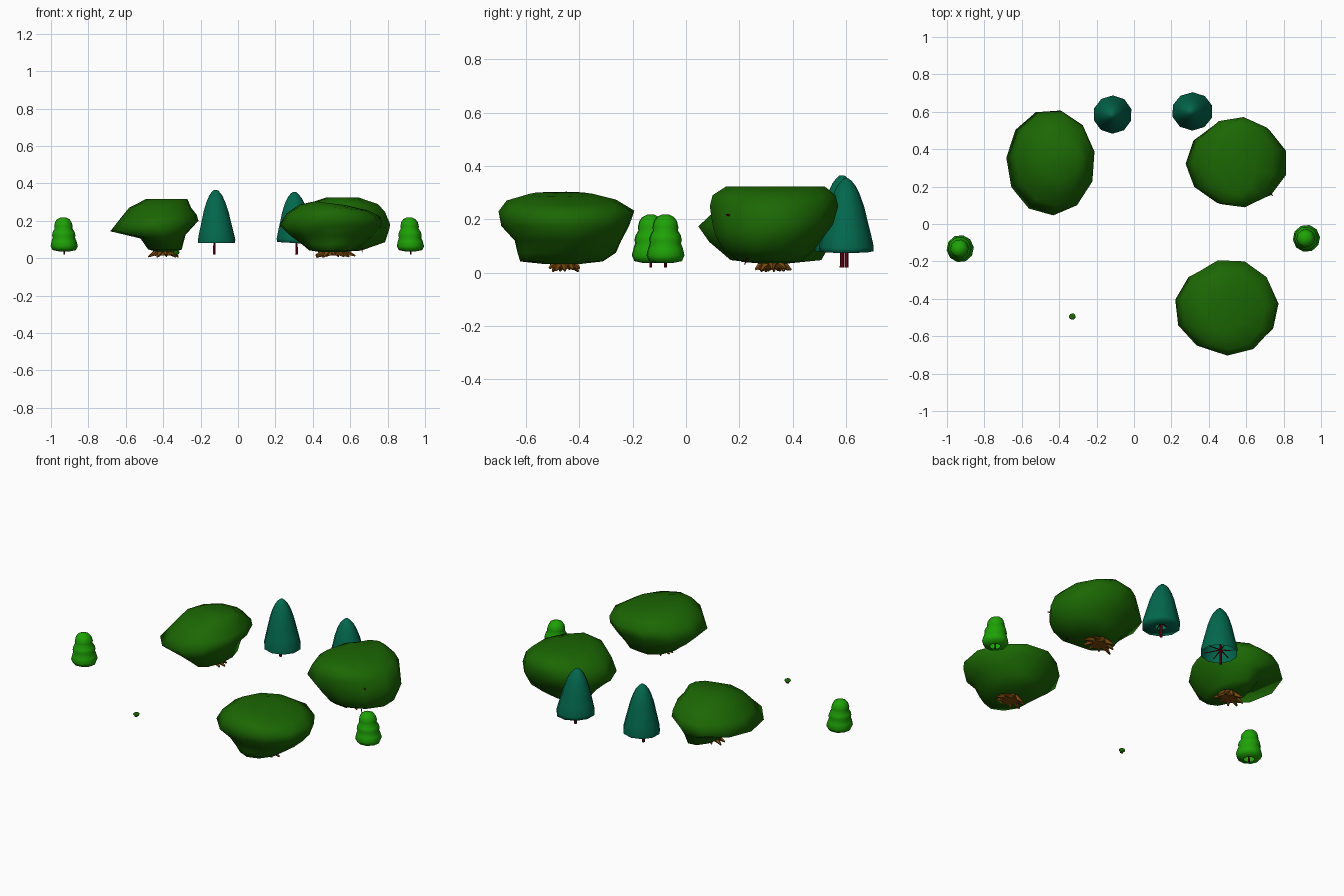
import bpy, bmesh, math, random
from mathutils import Vector, Matrix

random.seed(4)
if "Cube" in bpy.data.objects:
    bpy.data.objects.remove(bpy.data.objects["Cube"], do_unlink=True)


def material(name, rgb):
    mat = bpy.data.materials.new(name)
    mat.use_nodes = True
    color = (*rgb, 1)
    mat.diffuse_color = color
    shader = mat.node_tree.nodes["Principled BSDF"]
    shader.inputs["Base Color"].default_value = color
    shader.inputs["Roughness"].default_value = 0.9
    return mat


LEAF = material("dark green leaves", (0.011, 0.135, 0.001))
PINE = material("teal needles", (0.001, 0.138, 0.075))
BRIGHT = material("bright green leaves", (0.013, 0.36, 0.002))
BROWN = material("brown wood", (0.2, 0.07, 0.004))
RED = material("dark red wood", (0.16, 0.001, 0.008))


def finish(name, bm, mat, smooth=True):
    bmesh.ops.recalc_face_normals(bm, faces=bm.faces)
    mesh = bpy.data.meshes.new(name)
    bm.to_mesh(mesh)
    bm.free()
    mesh.materials.append(mat)
    if smooth:
        mesh.shade_smooth()
    obj = bpy.data.objects.new(name, mesh)
    bpy.context.collection.objects.link(obj)
    return obj


def crown(name, rings, mat, sides=11, spin=0.0, tilts=None):
    """Skin oval rings (z, x0, x1, y0, y1), open below and capped on top."""
    bm = bmesh.new()
    loops = []
    grow = 1.015  # keeps the flat-sided oval as wide as its bounds
    for k, (z, x0, x1, y0, y1) in enumerate(rings):
        cx, cy = (x0 + x1) / 2, (y0 + y1) / 2
        rx, ry = grow * (x1 - x0) / 2, grow * (y1 - y0) / 2
        tilt = tilts[k] if tilts else 0
        loop = []
        for i in range(sides):
            a = spin + math.tau * i / sides
            dx = rx * math.cos(a)
            loop.append(bm.verts.new((cx + dx, cy + ry * math.sin(a), z + tilt * dx)))
        loops.append(loop)
    for low, high in zip(loops, loops[1:]):
        for i in range(sides):
            j = (i + 1) % sides
            bm.faces.new((low[i], low[j], high[j], high[i]))
    bm.faces.new(loops[-1])
    return finish(name, bm, mat)


def rod(bm, start, end, r0, r1, sides=6):
    """Tapered stick between two points."""
    start, end = Vector(start), Vector(end)
    axis = end - start
    place = Matrix.Translation((start + end) / 2) @ axis.to_track_quat("Z", "Y").to_matrix().to_4x4()
    bmesh.ops.create_cone(bm, cap_ends=True, segments=sides, radius1=r0, radius2=r1,
                          depth=axis.length, matrix=place)


def bush_wood(name, x, y, wide, deep, top):
    """Stump with splayed roots below and branches hidden in the leaves."""
    bm = bmesh.new()
    rod(bm, (x, y, 0.015), (x, y, 0.1), 0.045, 0.025, 8)
    for i in range(9):
        a = math.tau * i / 9
        c, s = math.cos(a), math.sin(a)
        reach = random.uniform(0.75, 1)
        foot = (x + wide * reach * c, y + deep * reach * s, random.uniform(0.004, 0.018))
        rod(bm, (x + 0.02 * c, y + 0.02 * s, 0.045), foot, 0.025, 0.004, 5)
    for i in range(5):
        a = math.tau * i / 5
        rod(bm, (x, y, 0.08), (x + 0.1 * math.cos(a), y + 0.1 * math.sin(a), top), 0.012, 0.004, 5)
    return finish(name, bm, BROWN, False)


# Broad bushes
back_right = [
    (0.035, -0.44, -0.33, 0.28, 0.39), (0.047, -0.48, -0.30, 0.17, 0.51),
    (0.115, -0.52, -0.28, 0.09, 0.55), (0.172, -0.68, -0.21, 0.05, 0.61),
    (0.22, -0.63, -0.22, 0.10, 0.59), (0.27, -0.58, -0.25, 0.15, 0.53),
    (0.316, -0.49, -0.27, 0.25, 0.43)]
front_left = [
    (0.032, 0.44, 0.56, -0.53, -0.40), (0.042, 0.38, 0.62, -0.62, -0.31),
    (0.075, 0.34, 0.67, -0.63, -0.26), (0.12, 0.28, 0.72, -0.64, -0.24),
    (0.175, 0.22, 0.77, -0.69, -0.21), (0.23, 0.26, 0.76, -0.70, -0.19),
    (0.27, 0.33, 0.70, -0.67, -0.26), (0.294, 0.41, 0.57, -0.59, -0.35)]
back_left = [
    (0.035, 0.47, 0.58, 0.27, 0.38), (0.04, 0.42, 0.66, 0.21, 0.43),
    (0.085, 0.39, 0.79, 0.14, 0.48), (0.14, 0.33, 0.81, 0.11, 0.52),
    (0.18, 0.28, 0.82, 0.10, 0.55), (0.25, 0.32, 0.79, 0.09, 0.57),
    (0.29, 0.37, 0.75, 0.10, 0.56), (0.323, 0.47, 0.65, 0.15, 0.52)]
crown("bush_crown_back_right", back_right, LEAF, spin=0.2,
      tilts=(0, 0, 0.08, 0.12, 0.06, 0, 0))
crown("bush_crown_front_left", front_left, LEAF, spin=0.1,
      tilts=(0, 0, 0, 0, 0, -0.04, -0.09, -0.12))
crown("bush_crown_back_left", back_left, LEAF, spin=0.3)
bush_wood("bush_stump_back_right", -0.395, 0.33, 0.095, 0.07, 0.22)
bush_wood("bush_stump_front_left", 0.50, -0.455, 0.1, 0.06, 0.22)
bush_wood("bush_stump_back_left", 0.52, 0.325, 0.11, 0.08, 0.24)

# Twigs poking out of the back left bush
bm = bmesh.new()
rod(bm, (0.70, 0.18, 0.21), (0.743, 0.152, 0.218), 0.006, 0.003)
rod(bm, (0.66, 0.25, 0.12), (0.665, 0.22, 0.03), 0.004, 0.002)
finish("bush_twigs", bm, RED, False)

# Tiny seedling bush, a shrunken copy of the front left one
seedling = [(0.018 + 0.085 * (z - 0.035), -0.33 + 0.065 * (x0 - 0.495), -0.33 + 0.065 * (x1 - 0.495),
             -0.495 + 0.065 * (y0 + 0.45), -0.495 + 0.065 * (y1 + 0.45))
            for z, x0, x1, y0, y1 in front_left]
crown("seedling_crown", seedling, LEAF)
bm = bmesh.new()
rod(bm, (-0.33, -0.495, 0.014), (-0.33, -0.495, 0.025), 0.006, 0.004)
finish("seedling_stump", bm, BROWN, False)


def round_rings(profile, x, y, lean_x=0.0, stretch=1.0):
    """Turn (z, radius) pairs into rings that lean sideways with height."""
    base = profile[0][0]
    rings = []
    for z, r in profile:
        cx = x + lean_x * (z - base)
        rings.append((z, cx - r * stretch, cx + r * stretch, y - r, y + r))
    return rings


# Teal conifers: the left one has a tucked-in skirt, the right one is open
PINE_PROFILE = [(0.08, 0.1), (0.10, 0.101), (0.15, 0.09), (0.21, 0.076), (0.25, 0.067),
                (0.30, 0.051), (0.335, 0.035), (0.355, 0.02), (0.365, 0.009)]
for side, x, y, lean, tilt, drop, stretch, hem in (
        ("right", -0.114, 0.585, -0.02, 0.0, 0.0, 1.02, []),
        ("left", 0.313, 0.602, -0.04, -0.06, 0.012, 1.08, [(0.083, 0.03)])):
    profile = hem + [(z - drop * (z - 0.08) / 0.285, r) for z, r in PINE_PROFILE]
    crown("conifer_crown_" + side, round_rings(profile, x, y, lean, stretch), PINE, 10, 0.3,
          [tilt] * len(profile))
    bm = bmesh.new()
    tx = x - 0.012 if side == "right" else x
    rod(bm, (tx, y, 0.02), (tx, y, 0.3), 0.008, 0.004)
    for i in range(6):
        a = math.tau * i / 6 + 0.2
        tip = (x + 0.08 * math.cos(a), y + 0.08 * math.sin(a), 0.1 if hem else 0.092)
        rod(bm, (tx, y, 0.11), tip, 0.004, 0.002, 5)
    finish("conifer_trunk_" + side, bm, RED, False)

# Small bright trees with three soft tiers
SMALL_PROFILE = [(0.036, 0.028), (0.043, 0.062), (0.064, 0.072), (0.09, 0.066), (0.11, 0.059),
                 (0.122, 0.062), (0.14, 0.058), (0.158, 0.047), (0.17, 0.049), (0.192, 0.044),
                 (0.208, 0.033), (0.218, 0.013)]
for side, x, y in (("right", -0.928, -0.132), ("left", 0.923, -0.077)):
    crown("small_tree_crown_" + side, round_rings(SMALL_PROFILE, x, y, -0.04), BRIGHT, 10, 0.1)
    bm = bmesh.new()
    rod(bm, (x, y, 0.02), (x, y, 0.15), 0.005, 0.003)
    finish("small_tree_trunk_" + side, bm, RED, False)
